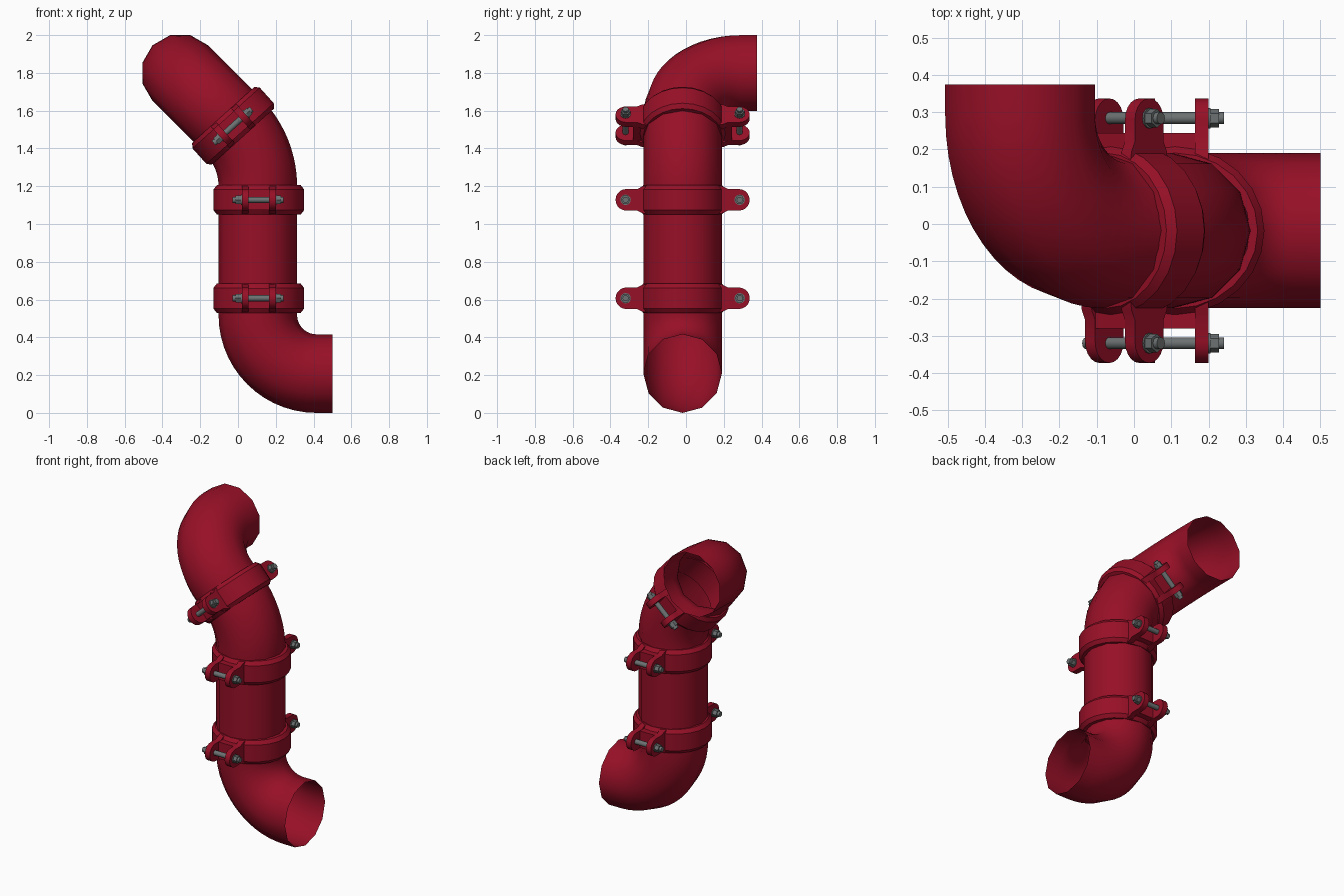
import bpy, bmesh, math
from mathutils import Vector, Matrix

if "Cube" in bpy.data.objects:
    bpy.data.objects.remove(bpy.data.objects["Cube"])

CY = -0.018      # centre line of the pipe run in y
R = 0.208        # pipe radius


def material(name, col):
    m = bpy.data.materials.new(name)
    m.diffuse_color = (*col, 1)
    m.use_nodes = True
    m.node_tree.nodes["Principled BSDF"].inputs["Base Color"].default_value = m.diffuse_color
    return m


RED = material("dark red paint", (0.31, 0.005, 0.020))
STEEL = material("grey steel", (0.15, 0.165, 0.165))


def finish(bm, name, mat, matrix=None, smooth=None):
    me = bpy.data.meshes.new(name)
    bm.to_mesh(me)
    bm.free()
    ob = bpy.data.objects.new(name, me)
    bpy.context.collection.objects.link(ob)
    me.materials.append(mat)
    if matrix:
        ob.matrix_world = matrix
    if smooth == "all":
        me.polygons.foreach_set("use_smooth", [True] * len(me.polygons))
    elif smooth:
        bpy.ops.object.select_all(action='DESELECT')
        ob.select_set(True)
        bpy.context.view_layer.objects.active = ob
        bpy.ops.object.shade_smooth_by_angle(angle=math.radians(smooth))
    return ob


def pipe(name, start, a, c, l0, bend, angle, l1, steps=14, sides=12):
    """Open tube: straight along a, bend towards c, then straight again."""
    a, c, p = Vector(a).normalized(), Vector(c), Vector(start)
    b = a.cross(c)
    frames = [(p, 0.0)]
    if angle:
        for i in range(steps + 1):
            f = angle * i / steps
            frames.append((p + a * (l0 + bend * math.sin(f)) + c * bend * (1 - math.cos(f)), f))
    else:
        frames.append((p + a * l0, 0.0))
    if l1:
        q, f = frames[-1]
        frames.append((q + (a * math.cos(f) + c * math.sin(f)) * l1, f))
    bm = bmesh.new()
    rings = []
    for q, f in frames:
        n = c * math.cos(f) - a * math.sin(f)
        rings.append([bm.verts.new(q + R * (n * math.cos(t) + b * math.sin(t)))
                      for t in (math.tau * k / sides for k in range(sides))])
    for r0, r1 in zip(rings, rings[1:]):
        for k in range(sides):
            j = (k + 1) % sides
            bm.faces.new((r0[k], r0[j], r1[j], r1[k]))
    finish(bm, name, RED, smooth="all")


# Pipe run
pipe("lower_elbow", (0.105, CY, 0.607), (0, 0, -1), (1, 0, 0), 0.089, 0.31, math.pi / 2, 0.085)
pipe("straight_pipe", (0.105, CY, 0.607), (0, 0, 1), (1, 0, 0), 0.521, 0, 0, 0)
pipe("middle_bend", (0.105, CY, 1.128), (0, 0, 1), (-1, 0, 0), 0.07, 0.46, math.pi / 4, 0)
pipe("top_elbow", (-0.03, CY, 1.523), (-1, 0, 1), (0, 1, 0), 0.08, 0.31, math.pi / 2, 0.083)


def collar_band(name, matrix, sides=24):
    """Chamfered ring, slightly flattened in y."""
    prof = [(0.2, -0.0775), (0.222, -0.0775), (0.24, -0.055),
            (0.24, 0.055), (0.222, 0.0775), (0.2, 0.0775)]
    bm = bmesh.new()
    rings = []
    for k in range(sides):
        t = math.tau * k / sides
        rings.append([bm.verts.new((r * math.cos(t), r * 0.94 * math.sin(t), z)) for r, z in prof])
    for k in range(sides):
        r0, r1 = rings[k], rings[(k + 1) % sides]
        for i in range(len(prof)):
            j = (i + 1) % len(prof)
            bm.faces.new((r0[i], r1[i], r1[j], r0[j]))
    bmesh.ops.recalc_face_normals(bm, faces=bm.faces[:])
    finish(bm, name, RED, matrix, smooth=25)


def add_prism(bm, outline, x0, x1):
    """Extrude a (y, z) outline between two x positions."""
    lo = [bm.verts.new((x0, y, z)) for y, z in outline]
    hi = [bm.verts.new((x1, y, z)) for y, z in outline]
    bm.faces.new(lo)
    bm.faces.new(hi)
    for i in range(len(lo)):
        j = (i + 1) % len(lo)
        bm.faces.new((lo[i], lo[j], hi[j], hi[i]))


def clamp_ears(name, matrix, s):
    """Two rounded lugs with a filler block between them."""
    arc = [(0.298 + 0.057 * math.cos(t), 0.057 * math.sin(t))
           for t in (math.pi * (k / 10 - 0.5) for k in range(11))]
    ear = [(0.19, -0.075), (0.215, -0.07), (0.24, -0.057)] + arc + [(0.24, 0.057), (0.215, 0.07), (0.19, 0.075)]
    block = [(0.19, -0.055), (0.262, -0.055), (0.262, 0.055), (0.19, 0.055)]
    bm = bmesh.new()
    for x in (-0.072, 0.072):
        add_prism(bm, [(s * y, z) for y, z in ear], x - 0.018, x + 0.018)
    add_prism(bm, [(s * y, z) for y, z in block], -0.056, 0.056)
    bmesh.ops.recalc_face_normals(bm, faces=bm.faces[:])
    finish(bm, name, RED, matrix, smooth=30)


def bolt(name, matrix, s):
    """Shaft with hexagonal head, nut and washers along local x."""
    bm = bmesh.new()
    for x0, x1, r, n in ((-0.138, 0.132, 0.016, 12), (-0.122, -0.094, 0.025, 6), (0.094, 0.118, 0.025, 6),
                         (-0.095, -0.088, 0.028, 12), (0.088, 0.095, 0.028, 12)):
        add_prism(bm, [(s * 0.302 + r * math.cos(math.tau * k / n), r * math.sin(math.tau * k / n))
                       for k in range(n)], x0, x1)
    bmesh.ops.recalc_face_normals(bm, faces=bm.faces[:])
    finish(bm, name, STEEL, matrix, smooth=35)


# Clamps: centre and tilt of each
for label, x, z, tilt in (("lower", 0.11, 0.607, 0), ("middle", 0.11, 1.128, 0), ("upper", -0.026, 1.52, -42)):
    m = Matrix.Translation((x, CY, z)) @ Matrix.Rotation(math.radians(tilt), 4, 'Y')
    collar_band(label + "_clamp_band", m)
    for side, s in (("front", -1), ("back", 1)):
        clamp_ears(f"{label}_clamp_ears_{side}", m, s)
        bolt(f"{label}_bolt_{side}", m, s)
